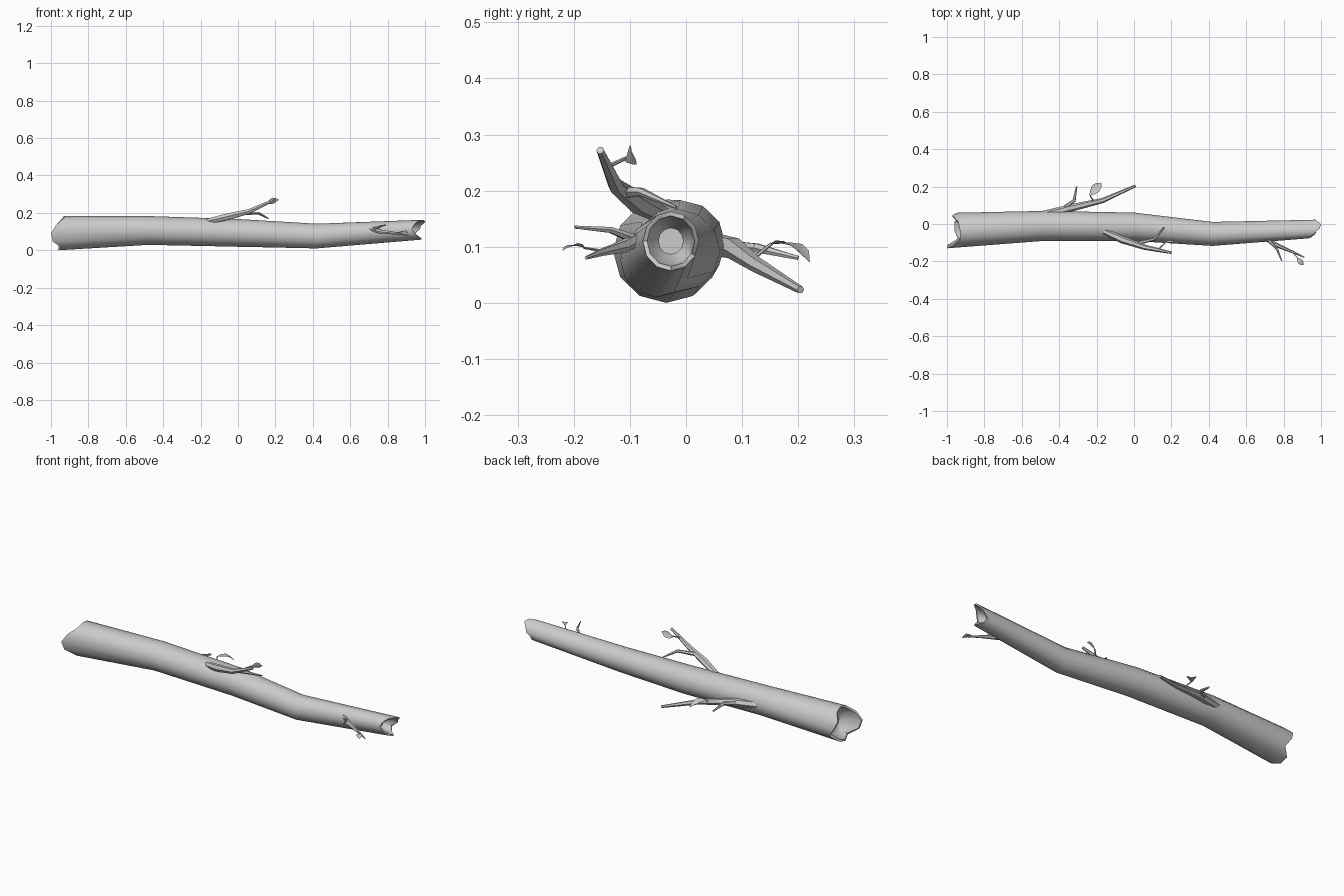
import bpy, math
from mathutils import Vector as V

if "Cube" in bpy.data.objects:
    bpy.data.objects.remove(bpy.data.objects["Cube"])

SIDES = 12


def finish(name, verts, faces):
    me = bpy.data.meshes.new(name)
    me.from_pydata([tuple(v) for v in verts], [], faces)
    ob = bpy.data.objects.new(name, me)
    bpy.context.collection.objects.link(ob)
    bpy.ops.object.select_all(action='DESELECT')
    ob.select_set(True)
    bpy.context.view_layer.objects.active = ob
    bpy.ops.object.shade_smooth_by_angle(angle=math.radians(42))
    return ob


def loft(name, rings):
    """Skin equal-sized rings and close both ends."""
    n = len(rings[0])
    verts = [v for r in rings for v in r]
    faces = []
    for k in range(len(rings) - 1):
        for i in range(n):
            j = (i + 1) % n
            faces.append((k * n + i, k * n + j, (k + 1) * n + j, (k + 1) * n + i))
    last = (len(rings) - 1) * n
    faces.append(tuple(reversed(range(n))))
    faces.append(tuple(range(last, last + n)))
    return finish(name, verts, faces)


def ring(xs, cy, cz, ry, rz, s=1.0):
    return [V((xs[i], cy + s * ry * math.cos(2 * math.pi * i / SIDES),
               cz + s * rz * math.sin(2 * math.pi * i / SIDES))) for i in range(SIDES)]


def tube(name, pts, radii, n=6):
    pts = [V(p) for p in pts]
    rings = []
    for i, p in enumerate(pts):
        d = (pts[min(i + 1, len(pts) - 1)] - pts[max(i - 1, 0)]).normalized()
        a = d.cross(V((0, 0, 1))).normalized()
        b = a.cross(d)
        # a x b points backwards along d, so wind the other way
        rings.append([p + radii[i] * (a * math.cos(2 * math.pi * k / n) - b * math.sin(2 * math.pi * k / n))
                      for k in range(n)])
    return loft(name, rings)


def leaf(name, base, tip, side, width, droop):
    base, tip, side = V(base), V(tip), V(side).normalized()
    up = side.cross(tip - base).normalized()
    if up.z < 0:
        up = -up
    verts, faces = [], []
    prof = [0.08, 0.7, 1.0, 0.75, 0.04]
    for i, w in enumerate(prof):
        t = i / (len(prof) - 1)
        c = base.lerp(tip, t) + up * droop * math.sin(math.pi * t)
        for s in (-1, 0, 1):
            verts.append(c + side * s * w * width / 2 + up * abs(s) * w * width * 0.12)
    for i in range(len(prof) - 1):
        for j in range(2):
            a = i * 3 + j
            faces.append((a, a + 1, a + 4, a + 3))
    return finish(name, verts, faces)


# trunk: a hollow cup at each jagged broken end
left_x = [-.95, -.97, -.94, -.93, -.93, -.97, -1.0, -.99, -.94, -.96, -.96, -.92]
right_x = [.97, .98, 1.0, .99, .96, .94, .93, .95, .97, .98, .95, .94]
left = (-.035, .092, .095, .092)
right = (-.027, .11, .050, .053)
body = [(-.48, -.01, .106, .08, .077), (0, -.015, .093, .076, .074), (.42, -.053, .076, .064, .066)]
rings = [ring([-.89] * SIDES, *left, .45),
         ring([x * .3 - .89 * .7 for x in left_x], *left, .7),
         ring(left_x, *left, .88), ring(left_x, *left)]
rings += [ring([x] * SIDES, *c) for x, *c in body]
rings += [ring(right_x, *right), ring(right_x, *right, .85),
          ring([x * .3 + .91 * .7 for x in right_x], *right, .7),
          ring([.9] * SIDES, *right, .45)]
loft("trunk", rings)

# back branch, its twig, leaf stem and leaf
tube("back_branch", [(-.5, .045, .105), (-.34, .085, .097), (-.17, .125, .068), (.008, .204, .023)],
     [.022, .02, .014, .007])
tube("back_twig", [(-.39, .075, .1), (-.32, .125, .098), (-.307, .2, .08)], [.012, .009, .004])
tube("back_leaf_stem", [(-.21, .112, .073), (-.235, .152, .105)], [.004, .003])
leaf("back_leaf", (-.238, .15, .104), (-.175, .22, .073), (.75, -.66, .1), .05, .014)

# upper branch, its twig, leaf stem and leaf
tube("upper_branch", [(-.16, -.04, .155), (-.06, -.085, .178), (.06, -.125, .208), (.198, -.153, .272)],
     [.016, .02, .014, .007])
tube("upper_twig", [(.01, -.105, .197), (.11, -.08, .198), (.162, -.018, .17)], [.011, .008, .003])
tube("upper_leaf_stem", [(.13, -.135, .245), (.16, -.107, .258)], [.004, .003])
leaf("upper_leaf", (.155, -.108, .252), (.218, -.097, .27), (0, -.35, 1), .036, .005)

# small branch near the thin end
tube("small_branch", [(.69, -.07, .122), (.76, -.112, .1), (.85, -.15, .09), (.91, -.178, .08)],
     [.011, .012, .007, .003])
tube("small_twig", [(.72, -.088, .112), (.765, -.135, .13), (.79, -.198, .135)], [.009, .006, .003])
tube("small_leaf_stem", [(.84, -.146, .092), (.875, -.182, .098)], [.003, .002])
leaf("small_leaf", (.873, -.18, .098), (.905, -.22, .093), (.8, .6, .1), .03, .006)
